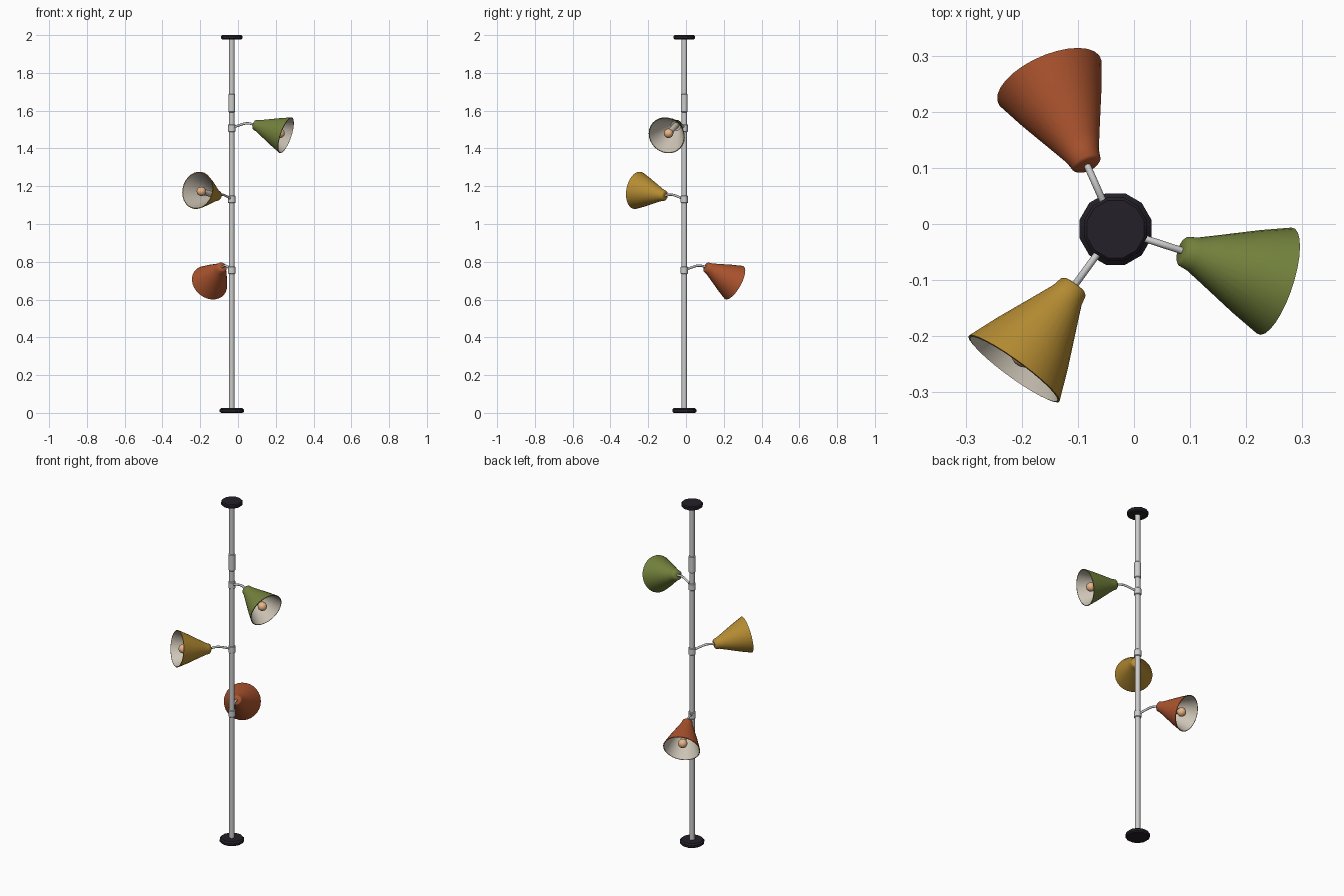
import bpy, math
from mathutils import Vector

if "Cube" in bpy.data.objects:
    bpy.data.objects.remove(bpy.data.objects["Cube"])

PX, PY = -0.033, -0.009  # pole position


def mat(name, rgb):
    m = bpy.data.materials.new(name)
    m.diffuse_color = (*rgb, 1)
    m.use_nodes = True
    m.node_tree.nodes["Principled BSDF"].inputs["Base Color"].default_value = m.diffuse_color
    return m


DARK = mat("dark_plastic", (0.018, 0.014, 0.022))
CREAM = mat("cream_lining", (0.62, 0.56, 0.47))
PEACH = mat("bulb_glass", (0.8, 0.47, 0.25))


def finish(ob, smooth=40):
    bpy.ops.object.select_all(action='DESELECT')
    ob.select_set(True)
    bpy.context.view_layer.objects.active = ob
    bpy.ops.object.shade_smooth_by_angle(angle=math.radians(smooth))
    return ob


def lathe(name, profile, origin, axis=(0, 0, 1), sides=16, mats=(), inner_from=None, smooth=40):
    """Revolve (radius, distance) points about axis; rings from inner_from use material 2."""
    verts, faces, slots, rings = [], [], [], []
    for r, h in profile:
        start = len(verts)
        n = 1 if r == 0 else sides
        for i in range(n):
            a = 2 * math.pi * (i + 0.5) / sides
            verts.append((r * math.cos(a), r * math.sin(a), h))
        rings.append([start + i % n for i in range(sides)])
    for k in range(len(rings) - 1):
        lo, hi = rings[k], rings[k + 1]
        for i in range(sides):
            j = (i + 1) % sides
            f = list(dict.fromkeys((lo[i], lo[j], hi[j], hi[i])))
            faces.append(f)
            slots.append(1 if inner_from is not None and k >= inner_from else 0)
    me = bpy.data.meshes.new(name)
    me.from_pydata(verts, [], faces)
    for m in mats:
        me.materials.append(m)
    me.polygons.foreach_set("material_index", slots)
    ob = bpy.data.objects.new(name, me)
    bpy.context.collection.objects.link(ob)
    ob.location = origin
    ob.rotation_euler = Vector(axis).to_track_quat('Z', 'Y').to_euler()
    return finish(ob, smooth)


def tube(name, r, z0, z1, b=0.003):
    return lathe(name, [(0, z0), (r - b, z0), (r, z0 + b), (r, z1 - b), (r - b, z1), (0, z1)], (PX, PY, 0))


# Floor and ceiling pads, pole and its adjusting sleeve
lathe("floor_pad", [(0, 0), (0.059, 0), (0.066, 0.006), (0.066, 0.018), (0.058, 0.026), (0, 0.026)],
      (PX, PY, 0), sides=12, mats=[DARK], smooth=25)
lathe("ceiling_pad", [(0, 1.976), (0.051, 1.976), (0.058, 1.982), (0.058, 1.995), (0.053, 2), (0, 2)],
      (PX, PY, 0), sides=12, mats=[DARK], smooth=25)
tube("pole", 0.0145, 0.02, 1.98)
tube("height_sleeve", 0.0185, 1.59, 1.69, 0.005)


def lamp(name, z, heading, tilt, color):
    h, t = math.radians(heading), math.radians(tilt)
    out = Vector((math.cos(h), math.sin(h), 0))
    axis = out * math.cos(t) + Vector((0, 0, math.sin(t)))
    base = Vector((PX, PY, z))
    neck = base + out * 0.124 + Vector((0, 0, 0.019))
    # Collar around the pole
    tube(name + "_collar", 0.0195, z - 0.02, z + 0.02)
    # Curved arm
    cu = bpy.data.curves.new(name + "_arm", 'CURVE')
    cu.dimensions = '3D'
    cu.bevel_depth, cu.bevel_resolution, cu.resolution_u = 0.0063, 2, 6
    sp = cu.splines.new('BEZIER')
    pts = [base, base + out * 0.045 + Vector((0, 0, 0.016)),
           base + out * 0.085 + Vector((0, 0, 0.025)), neck + axis * 0.006]
    sp.bezier_points.add(len(pts) - 1)
    for p, co in zip(sp.bezier_points, pts):
        p.co = co
        p.handle_left_type = p.handle_right_type = 'AUTO'
    cu.use_fill_caps = True
    bpy.context.collection.objects.link(bpy.data.objects.new(name + "_arm", cu))
    # Conical shade: coloured outside and rim, cream lining
    lathe(name + "_shade",
          [(0, 0), (0.022, 0), (0.027, 0.004), (0.031, 0.022), (0.043, 0.05), (0.078, 0.13), (0.1, 0.186),
           (0.096, 0.187), (0.074, 0.13), (0.039, 0.05), (0.027, 0.022), (0, 0.012)],
          neck, axis, 28, [mat(name + "_paint", color), CREAM], 7)
    # Socket and bulb
    lathe(name + "_socket", [(0, 0.01), (0.016, 0.01), (0.016, 0.125), (0.012, 0.135), (0, 0.135)],
          neck, axis, mats=[CREAM])
    bulb = [(0.025 * math.sin(math.pi * i / 10), 0.152 - 0.025 * math.cos(math.pi * i / 10)) for i in range(11)]
    bulb[0], bulb[-1] = (0, bulb[0][1]), (0, bulb[-1][1])
    lathe(name + "_bulb", bulb, neck, axis, mats=[PEACH])


# Three lamps spiralling down the pole
lamp("upper_lamp", 1.508, -18, -18, (0.17, 0.22, 0.045))
lamp("middle_lamp", 1.13, -126, 9, (0.46, 0.26, 0.032))
lamp("lower_lamp", 0.755, 114, -27, (0.42, 0.09, 0.028))
